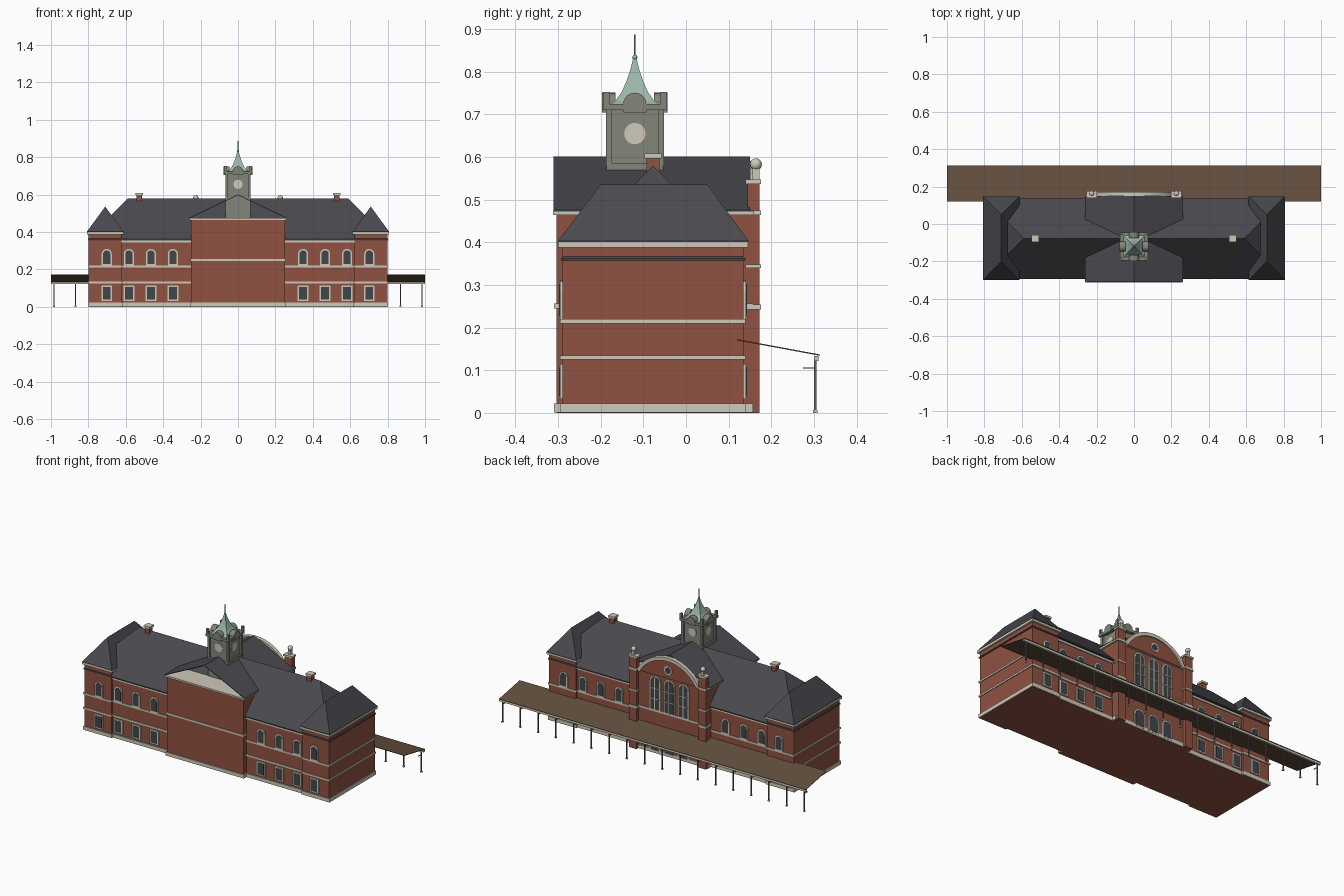
import bpy
from math import sin, cos, pi

cube = bpy.data.objects.get("Cube")
if cube:
    bpy.data.objects.remove(cube)


def material(name, rgb):
    m = bpy.data.materials.new(name)
    m.use_nodes = True
    m.diffuse_color = (*rgb, 1)
    m.node_tree.nodes["Principled BSDF"].inputs["Base Color"].default_value = (*rgb, 1)
    return m


BRICK = material("red_brick", (0.28, 0.085, 0.052))
CREAM = material("cream_stone", (0.62, 0.59, 0.49))
SLATE = material("dark_slate", (0.066, 0.066, 0.077))
GLASS = material("window_glass", (0.055, 0.062, 0.068))
BROWN = material("canopy_brown", (0.125, 0.08, 0.048))
STEEL = material("post_grey", (0.13, 0.135, 0.14))
STONE = material("tower_stone", (0.23, 0.24, 0.195))
COPPER = material("green_copper", (0.33, 0.48, 0.4))


def mesh(name, verts, faces, mat):
    me = bpy.data.meshes.new(name)
    me.from_pydata(verts, [], faces)
    me.materials.append(mat)
    ob = bpy.data.objects.new(name, me)
    bpy.context.collection.objects.link(ob)
    return ob


def loft(name, rings, mat):
    """Closed skin through rings that all have the same number of points."""
    n = len(rings[0])
    faces = [tuple(reversed(range(n)))]
    for r in range(len(rings) - 1):
        a, b = r * n, r * n + n
        faces += [(a + i, a + (i + 1) % n, b + (i + 1) % n, b + i) for i in range(n)]
    faces.append(tuple(range((len(rings) - 1) * n, len(rings) * n)))
    return mesh(name, [p for ring in rings for p in ring], faces, mat)


def rect(x0, x1, y0, y1, z):
    return [(x0, y0, z), (x1, y0, z), (x1, y1, z), (x0, y1, z)]


def box(name, x, y, z, mat):
    x, y = sorted(x), sorted(y)
    return loft(name, [rect(*x, *y, z[0]), rect(*x, *y, z[1])], mat)


def block(name, cx, cy, hx, hy, z, mat):
    return box(name, (cx - hx, cx + hx), (cy - hy, cy + hy), z, mat)


def prism(name, outline, y, mat):
    """Counter-clockwise (x, z) outline extruded along y."""
    return loft(name, [[(px, max(y), pz) for px, pz in outline],
                       [(px, min(y), pz) for px, pz in outline]], mat)


def arc(cx, cz, r, a0=0.0, a1=pi, n=12):
    return [(cx + r * cos(a0 + (a1 - a0) * i / n), cz + r * sin(a0 + (a1 - a0) * i / n))
            for i in range(n + 1)]


def disc(cx, cz, r):
    return arc(cx, cz, r, 0, 2 * pi, 24)[:-1]


def opening(cx, z0, z1, half, arched):
    """Outline of a square or round-headed opening."""
    if arched:
        return [(cx - half, z0), (cx + half, z0)] + arc(cx, z1 - half, half)
    return [(cx - half, z0), (cx + half, z0), (cx + half, z1), (cx - half, z1)]


def window(name, cx, z0, z1, half, arched, wall, side, rim=0.008):
    prism(name + "_surround", opening(cx, z0, z1, half, arched),
          (wall - side * 0.004, wall + side * 0.006), CREAM)
    prism(name + "_glass", opening(cx, z0 + rim, z1 - rim, half - rim, arched),
          (wall, wall + side * 0.0075), GLASS)


def hip_roof(name, x, y, z0, z1, r0, r1, mat, lip=0.006):
    """Hipped roof with a short vertical eave and a ridge from r0 to r1."""
    v = rect(*x, *y, z0) + rect(*x, *y, z0 + lip) + [(*r0, z1), (*r1, z1)]
    f = [(3, 2, 1, 0)] + [(i, (i + 1) % 4, (i + 1) % 4 + 4, i + 4) for i in range(4)]
    if r0[1] == r1[1]:
        f += [(4, 5, 9, 8), (5, 6, 9), (6, 7, 8, 9), (7, 4, 8)]
    else:
        f += [(4, 5, 8), (5, 6, 9, 8), (6, 7, 9), (7, 4, 8, 9)]
    return mesh(name, v, f, mat)


def ball(name, loc, r):
    bpy.ops.mesh.primitive_uv_sphere_add(segments=16, ring_count=10, radius=r, location=loc)
    ob = bpy.context.object
    ob.name = name
    ob.data.materials.append(CREAM)
    bpy.ops.object.shade_smooth()
    return ob


MID = -0.0775          # centre line of the long range
BACK = 0.152           # rear wall of the central block

# Long range with its string courses and hipped roof
block("main_walls", 0, MID, 0.63, 0.2025, (0, 0.35), BRICK)
for z in ((0.001, 0.022), (0.125, 0.135), (0.21, 0.22), (0.344, 0.357)):
    block("main_band", 0, MID, 0.63, 0.2075, z, CREAM)
hip_roof("main_roof", (-0.803, 0.803), (-0.293, 0.139), 0.356, 0.58,
         (-0.59, MID), (0.59, MID), SLATE)

# End pavilions and chimneys
for s in (-1, 1):
    block("pavilion_walls", s * 0.71, MID, 0.088, 0.2125, (0, 0.395), BRICK)
    for z, out in (((0.001, 0.022), 0.005), ((0.125, 0.135), 0.005),
                   ((0.21, 0.22), 0.005), ((0.388, 0.401), 0.01)):
        block("pavilion_band", s * 0.71, MID, 0.088 + out, 0.2125 + out, z, CREAM)
    hip_roof("pavilion_roof", (s * 0.71 - 0.097, s * 0.71 + 0.097), (-0.3, 0.147),
             0.4, 0.536, (s * 0.71, -0.2), (s * 0.71, 0.05), SLATE, 0.003)
    block("chimney", s * 0.528, MID, 0.015, 0.015, (0.5, 0.597), BRICK)
    block("chimney_cap", s * 0.528, MID, 0.02, 0.02, (0.597, 0.608), CREAM)

# Windows on both long sides
for s in (-1, 1):
    for i, x in enumerate((0.348, 0.466, 0.583, 0.702)):
        out = 0.2125 if i == 3 else 0.2025
        for side in (-1, 1):
            wall = MID + side * out
            window("upper_window", s * x, 0.22, 0.31, 0.027, True, wall, side)
            window("lower_window", s * x, 0.032, 0.115, 0.029, False, wall, side)

# Central block with its open-fronted cross gable
box("central_walls", (-0.25, 0.25), (-0.304, BACK), (0, 0.468), BRICK)
box("central_plinth", (-0.255, 0.255), (-0.309, BACK + 0.005), (0.001, 0.022), CREAM)
box("central_band", (-0.255, 0.255), (-0.309, BACK + 0.005), (0.245, 0.256), CREAM)
box("central_cornice", (-0.26, 0.26), (-0.312, BACK + 0.008), (0.464, 0.474), CREAM)
prism("central_roof", [(-0.262, 0.472), (0, 0.597), (0.262, 0.472), (0.262, 0.476),
                       (0, 0.601), (-0.262, 0.476)], (-0.311, 0.15), SLATE)

# Curved rear pediment with a round window
R, CZ, A = 0.2225, 0.36, 0.5
prism("pediment_wall", [(-0.2, 0.465), (0.2, 0.465)] + arc(0, CZ, R - 0.004, A, pi - A, 16),
      (0.15, 0.164), BRICK)
prism("pediment_coping", arc(0, CZ, R + 0.008, A, pi - A, 16)
      + arc(0, CZ, R - 0.012, pi - A, A, 16), (0.15, 0.172), CREAM)
prism("round_window_rim", disc(0, 0.515, 0.026), (0.16, 0.168), CREAM)
prism("round_window_glass", disc(0, 0.515, 0.018), (0.16, 0.17), GLASS)

# Corner piers with ball finials
for s in (-1, 1):
    x = s * 0.226
    block("rear_pier", x, 0.158, 0.024, 0.014, (0, 0.537), BRICK)
    for z in ((0.242, 0.254), (0.34, 0.348), (0.464, 0.475), (0.537, 0.547)):
        block("pier_band", x, 0.158, 0.029, 0.018, z, CREAM)
    block("finial_neck", x, 0.164, 0.008, 0.008, (0.545, 0.575), CREAM)
    ball("finial_ball", (x, 0.164, 0.583), 0.014)

# Tall rear windows with glazing bars, and doorways below
for x in (-0.093, 0, 0.093):
    window("hall_window", x, 0.25, 0.455, 0.036, True, BACK, 1)
    block("hall_mullion", x, BACK + 0.006, 0.002, 0.003, (0.255, 0.448), CREAM)
    for z in (0.32, 0.38):
        block("hall_transom", x, BACK + 0.006, 0.03, 0.003, (z, z + 0.004), CREAM)
    window("rear_doorway", x, 0.01, 0.118, 0.036, True, BACK, 1)

# Platform canopy: sloping sheet, gutter beam, posts and brackets
loft("canopy_sheet", [[(x, 0.12, 0.17), (x, 0.314, 0.134), (x, 0.314, 0.137), (x, 0.12, 0.173)]
                      for x in (-1, 1)], BROWN)
box("canopy_beam", (-1, 1), (0.3, 0.311), (0.122, 0.134), CREAM)
for i in range(18):
    x = -0.984 + i * 1.968 / 17
    block("canopy_post", x, 0.303, 0.003, 0.003, (0, 0.124), STEEL)
    block("post_foot", x, 0.303, 0.005, 0.005, (0, 0.007), CREAM)
    box("post_bracket", (x - 0.002, x + 0.002), (0.274, 0.303), (0.104, 0.107), STEEL)

# Clock tower
TY = -0.12
block("tower_shaft", 0, TY, 0.058, 0.058, (0.47, 0.715), STONE)
block("tower_base", 0, TY, 0.066, 0.066, (0.47, 0.585), STONE)
block("tower_cornice", 0, TY, 0.075, 0.075, (0.71, 0.724), STONE)
for sx in (-1, 1):
    for sy in (-1, 1):
        block("tower_corner", sx * 0.061, TY + sy * 0.061, 0.007, 0.007, (0.58, 0.715), STONE)
        block("tower_pinnacle", sx * 0.067, TY + sy * 0.067, 0.007, 0.007, (0.72, 0.752), STONE)
for k in range(4):
    for name, outline, y, mat in (
            ("clock_face", disc(0, 0.655, 0.025), (-0.055, -0.061), CREAM),
            ("clock_arch", [(-0.027, 0.705), (0.027, 0.705)] + arc(0, 0.724, 0.027),
             (-0.045, -0.077), STONE)):
        ob = prism(name, outline, y, mat)
        ob.location = (0, TY, 0)
        ob.rotation_euler = (0, 0, k * pi / 2)

# Swept copper spire, ball and rod
loft("spire", [rect(-h, h, TY - h, TY + h, z) for h, z in
               ((0.06, 0.722), (0.045, 0.733), (0.031, 0.752), (0.02, 0.777),
                (0.011, 0.803), (0.003, 0.835))], COPPER)
spire_ball = ball("spire_ball", (0, TY, 0.834), 0.006)
spire_ball.data.materials[0] = COPPER
block("spire_rod", 0, TY, 0.0015, 0.0015, (0.83, 0.888), STEEL)
